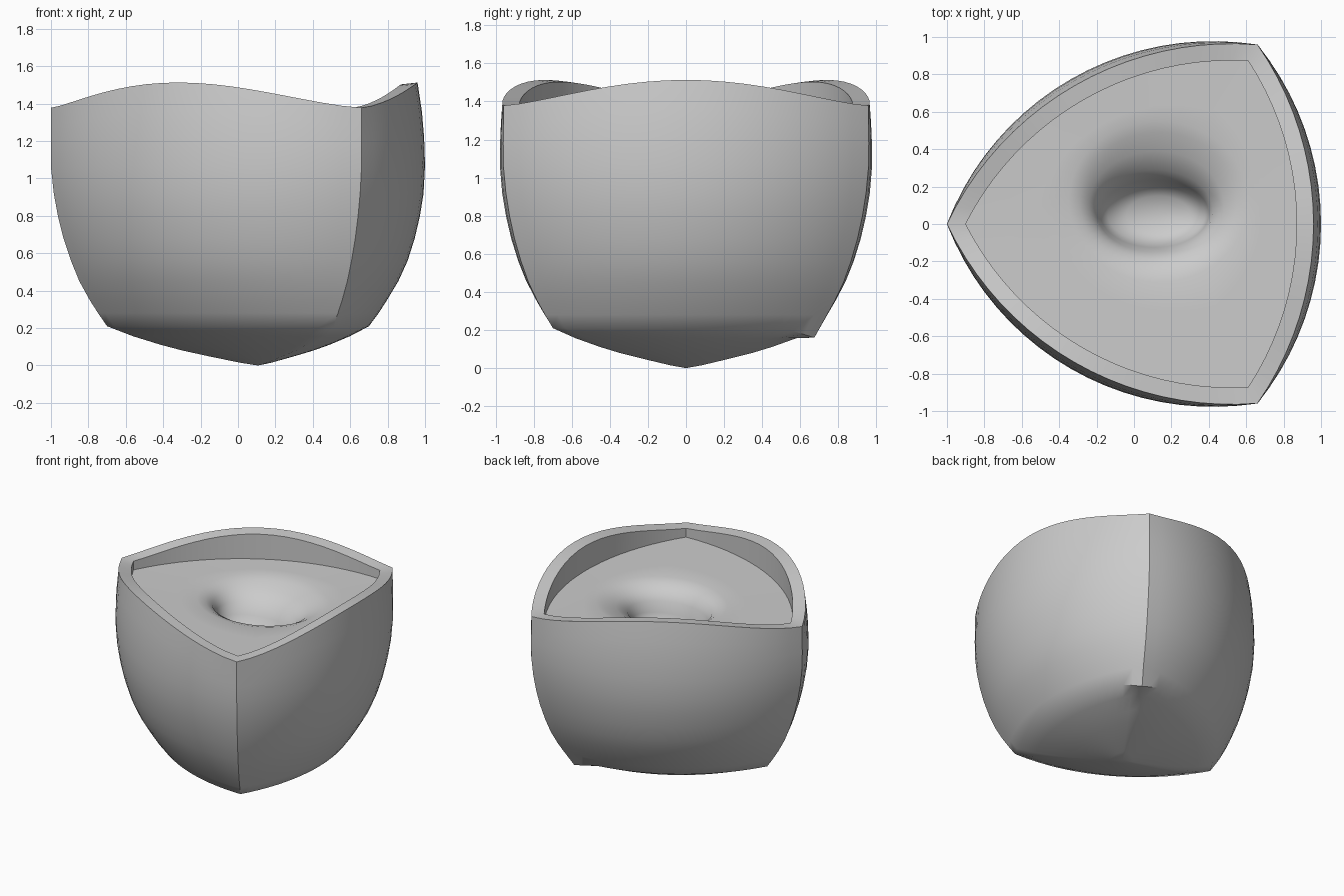
import bpy, bmesh, math
from mathutils import Vector

if "Cube" in bpy.data.objects:
    bpy.data.objects.remove(bpy.data.objects["Cube"])

CX = 0.107          # centre of the three-cornered plan
SEG = 20            # segments per bulged side
COUNT = SEG * 3


def outline(rc, rm):
    """Three-cornered outline: corner radius rc, mid-side radius rm."""
    h, s = rc * math.sin(math.pi / 3), rm - rc / 2
    rad = (h * h + s * s) / (2 * s)
    half = math.asin(h / rad)
    pts = []
    for side in range(3):
        mid = math.radians(120 * side)
        for i in range(SEG):
            t = 2 * i / SEG - 1
            a = t * half
            u = rm - rad + rad * math.cos(a)
            v = rad * math.sin(a)
            pts.append((CX + u * math.cos(mid) - v * math.sin(mid),
                        u * math.sin(mid) + v * math.cos(mid), t, side))
    return pts


def ring(rc, rm, z, lift=0.0, sag=0.0):
    out = []
    for x, y, t, side in outline(rc, rm):
        wave = max(0.0, math.cos(t * math.pi / 2)) ** 1.4
        near = max(0.0, 1 - math.hypot(x - 0.51, y - 0.70) / 0.22)
        out.append(Vector((x - 0.02 * (sag > 0) * near, y - 0.5 * sag * near,
                           z + lift * wave - sag * near)))
    return out


def loft(name, rings, start=None, end=None, angle=38):
    bm = bmesh.new()
    rows = [[bm.verts.new(p) for p in r] for r in rings]
    for a, b in zip(rows, rows[1:]):
        for i in range(COUNT):
            j = (i + 1) % COUNT
            bm.faces.new((a[i], a[j], b[j], b[i]))
    for tip, row, flip in ((start, rows[0], True), (end, rows[-1], False)):
        if tip:
            c = bm.verts.new(tip)
            for i in range(COUNT):
                j = (i + 1) % COUNT
                bm.faces.new((c, row[j], row[i]) if flip else (c, row[i], row[j]))
    me = bpy.data.meshes.new(name)
    bm.to_mesh(me)
    bm.free()
    ob = bpy.data.objects.new(name, me)
    bpy.context.collection.objects.link(ob)
    bpy.ops.object.select_all(action='DESELECT')
    bpy.context.view_layer.objects.active = ob
    ob.select_set(True)
    bpy.ops.object.shade_smooth_by_angle(angle=math.radians(angle))
    return ob


# Outer husk: shallow pointed base, swelling sides, wavy rim, inner wall
rows = [ring(0.807 * f, 0.593 * f, z) for f, z in
        ((0.12, 0.015), (0.33, 0.05), (0.5, 0.08), (0.65, 0.112), (0.83, 0.157))]
rows.append(ring(0.807, 0.593, 0.21, sag=0.05))
rows += [ring(rc, rm, z, lift) for rc, rm, z, lift in (
    (0.855, 0.645, 0.28, 0), (0.90, 0.69, 0.35, 0), (0.955, 0.75, 0.45, 0),
    (1.00, 0.80, 0.56, 0), (1.04, 0.838, 0.68, 0), (1.07, 0.866, 0.80, 0),
    (1.092, 0.885, 0.92, 0), (1.107, 0.893, 1.06, 0.01), (1.108, 0.888, 1.18, 0.04),
    (1.107, 0.876, 1.28, 0.08), (1.107, 0.853, 1.378, 0.135),
    (1.007, 0.763, 1.378, 0.125), (1.007, 0.763, 1.31, 0))]
loft("husk", rows, start=(CX, 0, 0))

# Filling: level surface with an off-centre funnel-shaped hollow
edge = ring(1.007, 0.763, 1.31)


def hollow(cx, cy, rx, ry, z):
    pts = []
    for p in edge:
        a = math.atan2(p.y, p.x - CX)
        pts.append(Vector((cx + rx * math.cos(a), cy + ry * math.sin(a), z)))
    return pts


funnel = [hollow(*r) for r in (
    (0.13, 0.12, 0.48, 0.43, 1.303), (0.13, 0.12, 0.42, 0.37, 1.285),
    (0.12, 0.10, 0.36, 0.29, 1.25), (0.11, 0.07, 0.31, 0.22, 1.19),
    (0.11, 0.055, 0.29, 0.18, 1.11), (0.12, 0.05, 0.26, 0.15, 1.03),
    (0.13, 0.05, 0.17, 0.10, 0.98))]
between = [[a.lerp(b, f) for a, b in zip(edge, funnel[0])] for f in (0.35, 0.7)]
loft("filling", [edge] + between + funnel, end=(0.14, 0.05, 0.97), angle=60)
